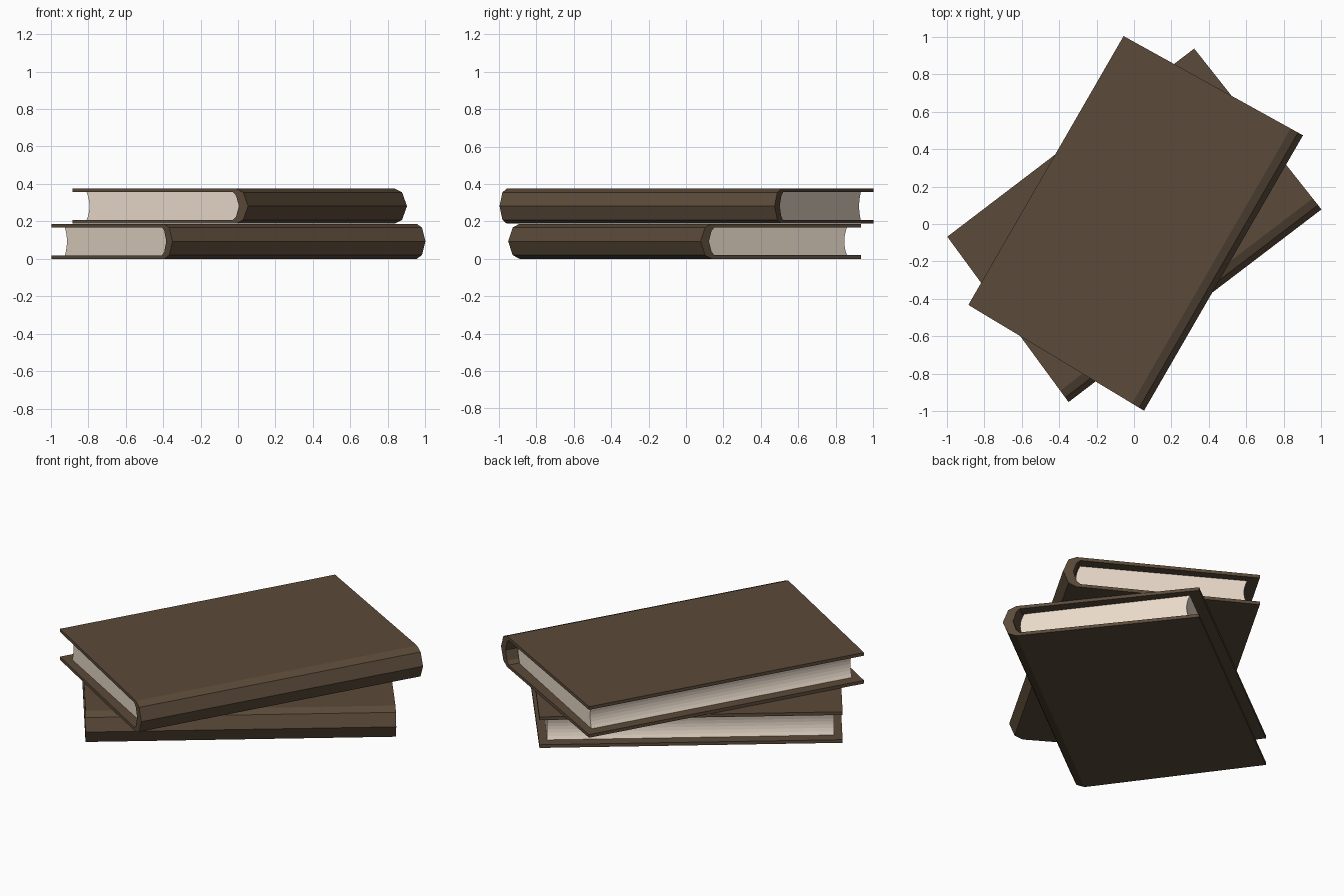
import bpy, bmesh, math
from mathutils import Matrix

if "Cube" in bpy.data.objects:
    bpy.data.objects.remove(bpy.data.objects["Cube"])

W, T, C = 1.095, 0.187, 0.019      # book width, thickness, cover board thickness
M = T / 2


def material(name, rgb):
    m = bpy.data.materials.new(name)
    m.diffuse_color = (*rgb, 1)
    m.use_nodes = True
    m.node_tree.nodes["Principled BSDF"].inputs["Base Color"].default_value = m.diffuse_color
    return m


cover_mat = material("cover_brown", (0.105, 0.070, 0.042))
page_mat = material("page_cream", (0.80, 0.69, 0.58))


def extrude_profile(name, profile, half_length, mat, matrix):
    """Prism of a (u, z) profile; half_length(u) sets where its ends sit."""
    bm = bmesh.new()
    ends = [[bm.verts.new((u - W / 2, s * half_length(u), z)) for u, z in profile]
            for s in (-1, 1)]
    n = len(profile)
    for ring in ends:
        bm.faces.new(ring)
    for i in range(n):
        j = (i + 1) % n
        bm.faces.new((ends[0][i], ends[0][j], ends[1][j], ends[1][i]))
    bmesh.ops.recalc_face_normals(bm, faces=bm.faces)
    me = bpy.data.meshes.new(name)
    bm.to_mesh(me)
    bm.free()
    me.materials.append(mat)
    ob = bpy.data.objects.new(name, me)
    ob.matrix_world = matrix
    bpy.context.collection.objects.link(ob)


def mirrored(upper, tip):
    """Complete a profile half by mirroring it about mid-thickness."""
    return upper + [tip] + [(u, T - z) for u, z in reversed(upper)]


# Cover: C-shaped section with a faceted spine
outer = mirrored([(0, T), (W - 0.075, T), (W - 0.03, T - 0.02)], (W, M))
inner = mirrored([(0, T - C), (W - 0.095, T - C), (W - 0.075, T - 0.037)], (W - 0.057, M))
cover = outer + inner[::-1]

# Pages: concave fore edge and rounded back
N = 8
steps = [i / N * 2 - 1 for i in range(N + 1)]
z_half = M - C
fore = [(0.062 + 0.018 * (1 - t * t), M + t * z_half) for t in steps]
back = [(W - 0.105 + 0.022 * (1 - t * t), M - t * z_half) for t in steps]
pages = fore + back


def book(label, x, y, z, angle):
    mat = Matrix.Translation((x, y, z)) @ Matrix.Rotation(math.radians(angle), 4, 'Z')
    extrude_profile(label + "_cover", cover, lambda u: 0.829 + 0.02 * u / W, cover_mat, mat)
    extrude_profile(label + "_pages", pages, lambda u: 0.785, page_mat, mat)


book("lower_book", -0.006, -0.001, 0.0, -52.7)
book("upper_book", 0.004, 0.012, 0.188, -30.0)
